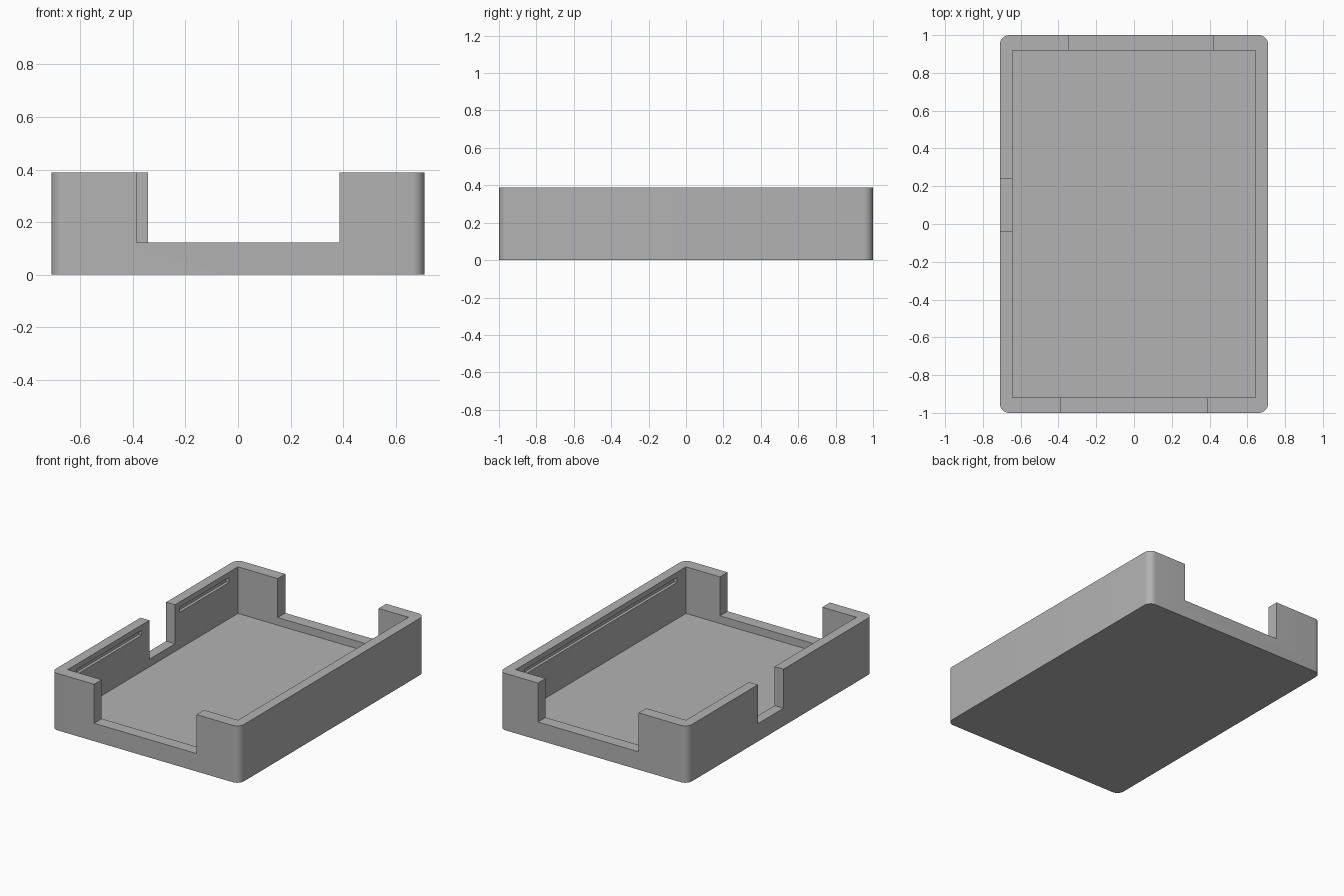
import bpy
import bmesh

cube = bpy.data.objects.get("Cube")
if cube:
    bpy.data.objects.remove(cube, do_unlink=True)

HALF_X, HALF_Y, HEIGHT = 0.71, 1.0, 0.388
IN_X, IN_Y = 0.643, 0.918
FLOOR, SILL = 0.07, 0.122
SLOT_LOW, SLOT_HIGH, SLOT_DEPTH = 0.318, 0.352, 0.02

grey = bpy.data.materials.new("Grey plastic")
grey.use_nodes = True
colour = (0.45, 0.45, 0.45, 1)
grey.diffuse_color = colour
grey.node_tree.nodes["Principled BSDF"].inputs["Base Color"].default_value = colour


def box(name, xs, ys, zs, corner=0):
    """Box between the given limits, with optional rounded upright edges."""
    bm = bmesh.new()
    bmesh.ops.create_cube(bm, size=1)
    for v in bm.verts:
        v.co = [lim[0] if c < 0 else lim[1] for c, lim in zip(v.co, (xs, ys, zs))]
    if corner:
        upright = [e for e in bm.edges
                   if abs(e.verts[0].co.z - e.verts[1].co.z) > 0.1]
        bmesh.ops.bevel(bm, geom=upright, offset=corner, segments=8,
                        profile=0.5, affect='EDGES')
    mesh = bpy.data.meshes.new(name)
    bm.to_mesh(mesh)
    bm.free()
    mesh.materials.append(grey)
    obj = bpy.data.objects.new(name, mesh)
    bpy.context.collection.objects.link(obj)
    return obj


def cut(target, name, xs, ys, zs):
    """Cut a box-shaped space out of the target."""
    cutter = box(name, xs, ys, zs)
    cutter.hide_render = True
    mod = target.modifiers.new(name, 'BOOLEAN')
    mod.operation = 'DIFFERENCE'
    mod.solver = 'EXACT'
    mod.object = cutter
    bpy.context.view_layer.objects.active = target
    bpy.ops.object.modifier_apply(modifier=name)
    bpy.data.objects.remove(cutter, do_unlink=True)


# Tray with rounded outer corners and a square-cornered hollow
tray = box("open_tray", (-HALF_X, HALF_X), (-HALF_Y, HALF_Y), (0, HEIGHT), 0.05)
cut(tray, "hollow", (-IN_X, IN_X), (-IN_Y, IN_Y), (FLOOR, 1))

# Openings in the front, back and right walls
cut(tray, "front_opening", (-0.386, 0.386), (-1.2, -0.8), (SILL, 1))
cut(tray, "back_opening", (-0.343, 0.418), (0.8, 1.2), (SILL, 1))
cut(tray, "right_opening", (-0.9, -0.5), (-0.037, 0.24), (SILL, 1))

# Narrow grooves inside the long walls
slot_z = (SLOT_LOW, SLOT_HIGH)
cut(tray, "left_groove", (0.6, IN_X + SLOT_DEPTH), (-0.82, 0.82), slot_z)
for name, ys in (("right_front_groove", (-0.82, -0.12)),
                 ("right_back_groove", (0.29, 0.82))):
    cut(tray, name, (-IN_X - SLOT_DEPTH, -0.6), ys, slot_z)

bpy.ops.object.select_all(action='DESELECT')
tray.select_set(True)
bpy.context.view_layer.objects.active = tray
bpy.ops.object.shade_smooth_by_angle(angle=0.52)
